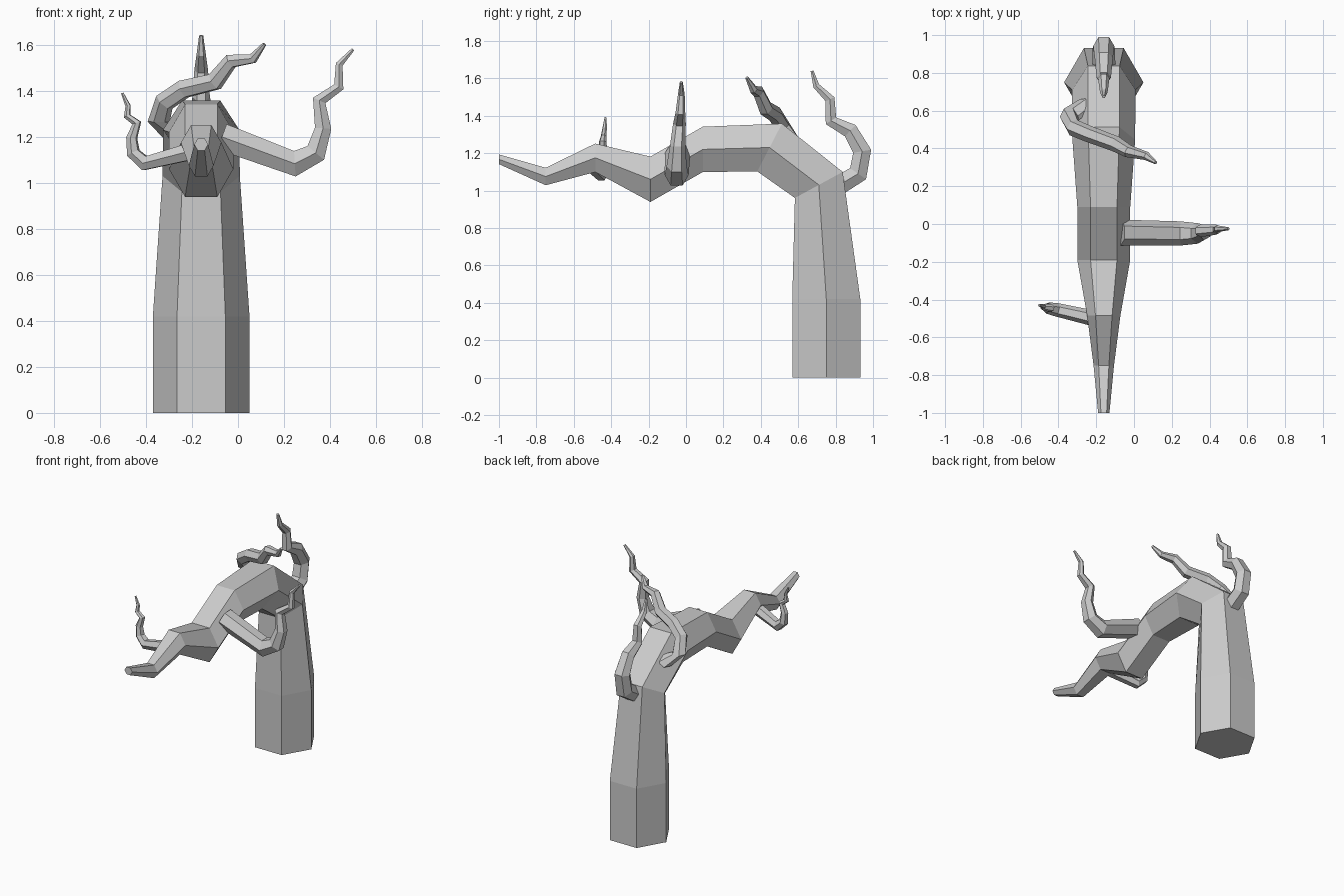
import bpy, bmesh, math
from mathutils import Vector


def hex_tube(name, rings, side, ups=None):
    """Six-sided tapered tube. rings: (x, y, z, radius); side: axis through two corners."""
    bm = bmesh.new()
    pts = [Vector(r[:3]) for r in rings]
    side = Vector(side).normalized()
    loops = []
    for i, p in enumerate(pts):
        if ups:
            up = Vector(ups[i]).normalized()
        else:
            t = Vector()
            if i > 0:
                t += (p - pts[i - 1]).normalized()
            if i < len(pts) - 1:
                t += (pts[i + 1] - p).normalized()
            up = t.cross(side).normalized()
        r = rings[i][3]
        loops.append([bm.verts.new(p + r * (math.cos(a) * side + math.sin(a) * up))
                      for a in (k * math.pi / 3 for k in range(6))])
    for a, b in zip(loops, loops[1:]):
        for k in range(6):
            n = (k + 1) % 6
            bm.faces.new((a[k], a[n], b[n], b[k]))
    bm.faces.new(loops[0])
    bm.faces.new(loops[-1])
    bmesh.ops.recalc_face_normals(bm, faces=bm.faces)
    mesh = bpy.data.meshes.new(name)
    bm.to_mesh(mesh)
    bm.free()
    obj = bpy.data.objects.new(name, mesh)
    bpy.context.collection.objects.link(obj)
    return obj


# Bent trunk: rises at the back, then leans forward to a thin tip
X = -0.16
trunk = [(0.75, 0, 0.21), (0.75, 0.42, 0.21), (0.71, 1.03, 0.168), (0.447, 1.23, 0.166),
         (0.09, 1.22, 0.14), (-0.19, 1.06, 0.14), (-0.485, 1.175, 0.088),
         (-0.75, 1.075, 0.054), (-1.0, 1.167, 0.03)]
tilts = [(0, 1, 0), (0, 1, 0), (0, 0.88, 0.48), (0, 0.46, 0.89)] + [(0, 0, 1)] * 5
hex_tube("trunk", [(X, *r) for r in trunk], (1, 0, 0), tilts)

# Right branch
hex_tube("right_branch", [
    (-0.07, -0.045, 1.20, 0.068), (0.247, -0.05, 1.083, 0.064), (0.338, -0.05, 1.13, 0.054),
    (0.37, -0.045, 1.237, 0.041), (0.353, -0.035, 1.358, 0.034), (0.438, -0.03, 1.417, 0.026),
    (0.44, -0.025, 1.515, 0.018), (0.50, -0.025, 1.58, 0.008)], (0, 1, 0))

# Small left branch near the tip
hex_tube("left_branch", [
    (-0.21, -0.50, 1.135, 0.042), (-0.405, -0.455, 1.085, 0.036), (-0.455, -0.445, 1.13, 0.031),
    (-0.462, -0.445, 1.195, 0.025), (-0.44, -0.445, 1.26, 0.021), (-0.482, -0.44, 1.29, 0.016),
    (-0.478, -0.435, 1.335, 0.012), (-0.503, -0.43, 1.39, 0.006)], (0.25, 0.97, 0))

# Branch curling over the top of the bend
hex_tube("top_branch", [
    (-0.27, 0.62, 1.21, 0.052), (-0.345, 0.57, 1.265, 0.048), (-0.32, 0.51, 1.35, 0.045),
    (-0.235, 0.475, 1.408, 0.044), (-0.10, 0.425, 1.44, 0.042), (-0.03, 0.385, 1.53, 0.034),
    (0.065, 0.36, 1.54, 0.023), (0.115, 0.325, 1.603, 0.009)], (0.45, 0.89, 0))

# Back branch rising behind the bend
back = [(0.77, 1.0, 0.062), (0.92, 1.09, 0.06), (0.942, 1.21, 0.056), (0.878, 1.32, 0.048),
        (0.775, 1.373, 0.038), (0.77, 1.488, 0.03), (0.696, 1.56, 0.02), (0.674, 1.64, 0.009)]
hex_tube("back_branch", [(X, *r) for r in back], (1, 0, 0))
